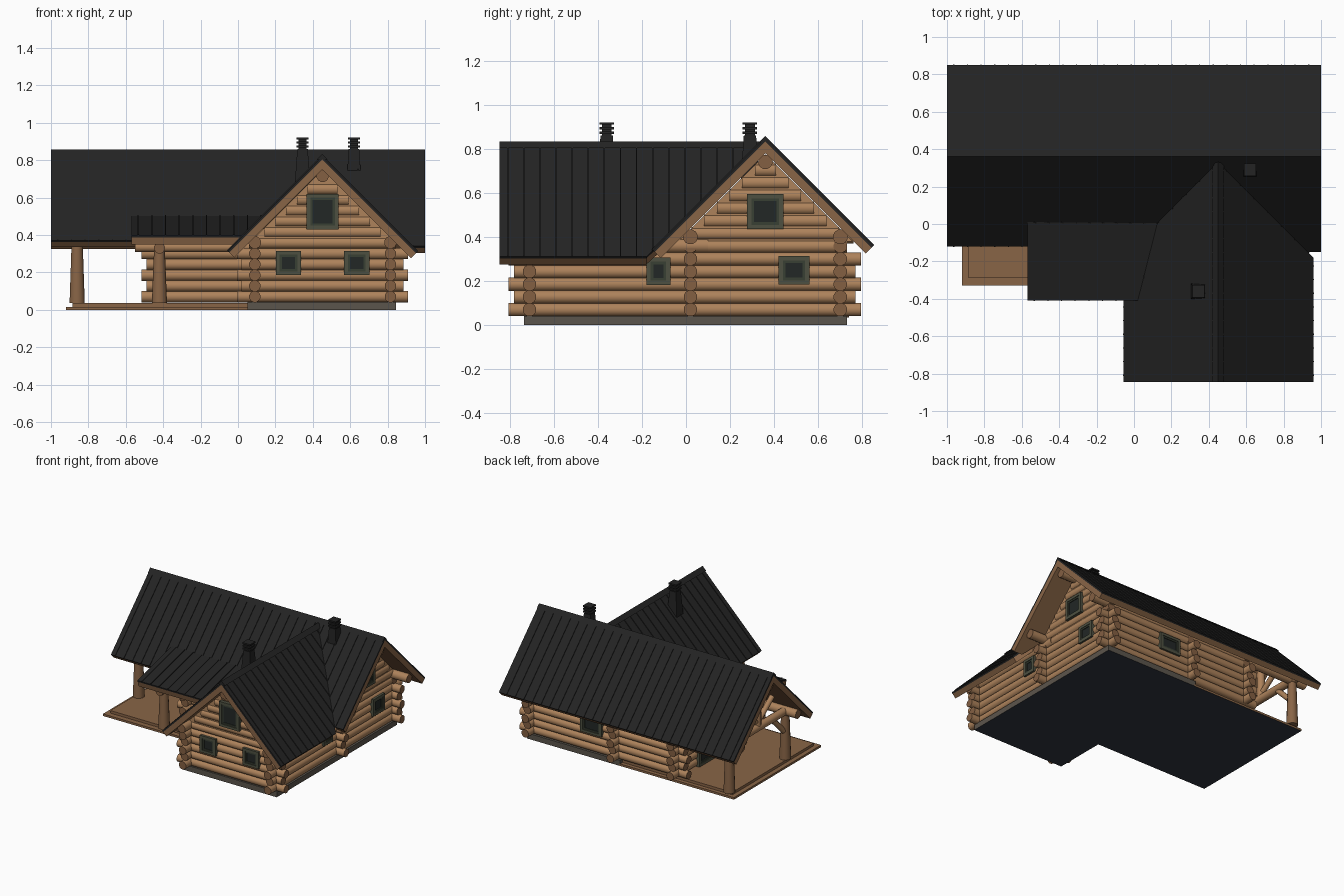
import bpy, bmesh, math
from mathutils import Vector

if "Cube" in bpy.data.objects:
    bpy.data.objects.remove(bpy.data.objects["Cube"])


def mat(name, c):
    m = bpy.data.materials.new(name)
    m.diffuse_color = (*c, 1)
    m.use_nodes = True
    m.node_tree.nodes["Principled BSDF"].inputs["Base Color"].default_value = m.diffuse_color
    return m


LOG = mat("log wood", (0.42, 0.225, 0.105))
END = mat("end grain", (0.23, 0.115, 0.055))
TRIM = mat("trim wood", (0.25, 0.13, 0.062))
ROOF = mat("roof metal", (0.017, 0.017, 0.017))
STONE = mat("foundation grey", (0.105, 0.09, 0.072))
BASE = mat("base slate", (0.03, 0.035, 0.05))
FRAME = mat("frame green grey", (0.075, 0.08, 0.052))
SASH = mat("sash green", (0.04, 0.05, 0.034))
GLASS = mat("dark glass", (0.016, 0.02, 0.019))


def finish(bm, name, *mats):
    me = bpy.data.meshes.new(name)
    bmesh.ops.recalc_face_normals(bm, faces=bm.faces)
    bm.to_mesh(me)
    bm.free()
    for m in mats:
        me.materials.append(m)
    ob = bpy.data.objects.new(name, me)
    bpy.context.collection.objects.link(ob)
    return ob


def log(bm, a, b, r=0.031, r2=None, sides=12):
    """Round log from a to b: smooth bark, flat end-grain caps."""
    a, b = Vector(a), Vector(b)
    q = (b - a).to_track_quat('Z', 'Y')
    rings = []
    for p, rad in ((a, r), (b, r2 or r)):
        rings.append([bm.verts.new(p + q @ Vector((rad * math.cos(t), rad * math.sin(t), 0)))
                      for t in (2 * math.pi * (i + 0.5) / sides for i in range(sides))])
    for i in range(sides):
        j = (i + 1) % sides
        bm.faces.new((rings[0][i], rings[0][j], rings[1][j], rings[1][i])).smooth = True
    for ring in rings:
        bm.faces.new(ring).material_index = 1


def box(bm, lo, hi, mi=0, taper=1.0):
    c = [(lo[i] + hi[i]) / 2 for i in range(3)]
    v = []
    for z, s in ((lo[2], 1), (hi[2], taper)):
        for x, y in ((lo[0], lo[1]), (hi[0], lo[1]), (hi[0], hi[1]), (lo[0], hi[1])):
            v.append(bm.verts.new((c[0] + (x - c[0]) * s, c[1] + (y - c[1]) * s, z)))
    for f in ((3, 2, 1, 0), (4, 5, 6, 7), (0, 1, 5, 4), (1, 2, 6, 5), (2, 3, 7, 6), (3, 0, 4, 7)):
        bm.faces.new([v[i] for i in f]).material_index = mi


def prism(bm, top, bottom, mi=0):
    t = [bm.verts.new(p) for p in top]
    b = [bm.verts.new(p) for p in bottom]
    n = len(t)
    fs = [bm.faces.new(t), bm.faces.new(b[::-1])]
    fs += [bm.faces.new((t[i], b[i], b[(i + 1) % n], t[(i + 1) % n])) for i in range(n)]
    for f in fs:
        f.material_index = mi


ROW, Z0 = 0.0575, 0.07


def wall(name, axis, at, lo, hi, plate_z, plate_lo, plate_hi):
    """Stacked log wall with alternating overhangs and a long plate log on top."""
    bm = bmesh.new()
    pt = (lambda s, z: (s, at, z)) if axis == 'x' else (lambda s, z: (at, s, z))
    for k in range(6):
        o = 0.095 if k % 2 == 0 else 0.07
        if k == 5:
            o = 0.03
        log(bm, pt(lo - o, Z0 + k * ROW), pt(hi + o, Z0 + k * ROW))
    if plate_z:
        log(bm, pt(plate_lo, plate_z), pt(plate_hi, plate_z), 0.034)
    finish(bm, name, LOG, END)


def gable(name, axis, at, mid, apex):
    """Shortening logs under the roof slope, on a thin triangular core."""
    bm = bmesh.new()
    pt = (lambda s, z, d=0: (s, at + d, z)) if axis == 'x' else (lambda s, z, d=0: (at + d, s, z))
    z = Z0 + 6 * ROW
    while apex - 0.025 - z > 0.03:
        h = apex - 0.025 - z
        log(bm, pt(mid - h, z), pt(mid + h, z))
        z += ROW
    half = apex - 0.38
    tri = ((mid - half, 0.38), (mid + half, 0.38), (mid, apex))
    prism(bm, [pt(s, z, 0.018) for s, z in tri], [pt(s, z, -0.018) for s, z in tri])
    finish(bm, name, LOG, END)


# log walls
wall("wing_front_wall", 'x', -0.71, 0.09, 0.815, None, 0, 0)
wall("main_front_wall", 'x', 0.02, -0.42, 0.815, 0.40, -0.97, 0.97)
wall("main_back_wall", 'x', 0.70, -0.42, 0.815, 0.40, -0.97, 0.97)
wall("right_wall", 'y', 0.815, -0.71, 0.70, 0.36, -0.82, 0.1)
wall("cross_wall", 'y', 0.09, -0.71, 0.70, 0.36, -0.82, 0.1)
wall("left_wall", 'y', -0.42, 0.02, 0.70, None, 0, 0)
gable("wing_gable", 'x', -0.71, 0.4525, 0.75)
gable("right_gable", 'y', 0.815, 0.36, 0.775)
gable("left_gable", 'y', -0.42, 0.36, 0.775)

# foundation and porch deck, dark underneath
for name, m, boxes in (
        ("foundation", STONE, [((0.05, -0.735, 0), (0.845, 0.73, 0.042))]),
        ("deck", TRIM, [((-0.92, -0.33, 0), (0.06, 0.73, 0.016)),
                        ((-0.885, -0.29, 0.016), (0.06, 0.70, 0.036))])):
    bm = bmesh.new()
    for lo, hi in boxes:
        box(bm, lo, hi)
    bmesh.ops.recalc_face_normals(bm, faces=bm.faces)
    for f in bm.faces:
        if f.normal.z < -0.9 and f.calc_center_median().z < 0.001:
            f.material_index = 1
    finish(bm, name, m, BASE)

# porch posts, beams and open truss
bm = bmesh.new()
for x, y, top in ((-0.86, 0.02, 0.38), (-0.86, 0.70, 0.38), (-0.42, -0.30, 0.32)):
    log(bm, (x, y, 0.035), (x, y, top), 0.042, 0.03)
finish(bm, "porch_posts", TRIM, END)
bm = bmesh.new()
log(bm, (-0.97, 0.36, 0.74), (0.97, 0.36, 0.74), 0.033)
log(bm, (0.4525, -0.82, 0.715), (0.4525, 0.1, 0.715), 0.033)
log(bm, (-0.55, -0.30, 0.335), (0.06, -0.30, 0.335), 0.026)
log(bm, (-0.42, -0.36, 0.33), (-0.42, 0.02, 0.33), 0.03)
log(bm, (-0.86, -0.04, 0.40), (-0.86, 0.76, 0.40), 0.03)
log(bm, (-0.86, 0.36, 0.40), (-0.86, 0.36, 0.73), 0.028)
for s in (-1, 1):
    log(bm, (-0.86, 0.36 + s * 0.33, 0.24), (-0.86, 0.36 + s * 0.17, 0.40), 0.02)
    log(bm, (-0.86, 0.36 + s * 0.02, 0.45), (-0.86, 0.36 + s * 0.18, 0.57), 0.02)
finish(bm, "roof_beams", LOG, END)


def roof(name, poly, zf, axis, eave):
    """Metal sheet over a timber layer with standing seams running down the slope."""
    top = [Vector((x, y, zf(x, y))) for x, y in poly]
    gx, gy = zf(1, 0) - zf(0, 0), zf(0, 1) - zf(0, 0)
    n = Vector((-gx, -gy, 1)).normalized()

    def down(t):   # square-cut at the eave, plumb at ridge and valley
        return [p - n * t if p.z < eave else p - Vector((0, 0, t / n.z)) for p in top]
    bm = bmesh.new()
    mid = down(0.012)
    prism(bm, top, mid, 0)
    prism(bm, mid, down(0.05), 1)
    a, b = (0, 1) if axis == 'x' else (1, 0)
    s = min(p[a] for p in poly) + 0.0365
    while s < max(p[a] for p in poly):
        hits = []
        for p, q in zip(poly, poly[1:] + poly[:1]):
            if (p[a] <= s) != (q[a] <= s):
                hits.append(p[b] + (q[b] - p[b]) * (s - p[a]) / (q[a] - p[a]))
        hits.sort()
        for lo, hi in zip(hits[::2], hits[1::2]):
            c = []
            for u, v in ((s - .003, lo), (s + .003, lo), (s + .003, hi), (s - .003, hi)):
                x, y = (u, v) if axis == 'x' else (v, u)
                c.append(Vector((x, y, zf(x, y))))
            prism(bm, [p + n * 0.005 for p in c], [p - n * 0.003 for p in c], 0)
        s += 0.073
    finish(bm, name, ROOF, TRIM)


# roofs
roof("main_roof_front", [(-1, .36), (-1, -.12), (0, -.12), (.45, .33), (.93, -.15), (1, -.15), (1, .36)],
     lambda x, y: 0.49 + y, 'x', 0.42)
roof("main_roof_back", [(-1, .36), (1, .36), (1, .85), (-1, .85)],
     lambda x, y: 1.21 - y, 'x', 0.42)
roof("wing_roof_left", [(.45, .33), (0, -.12), (-.055, -.12), (-.055, -.845), (.45, -.845)],
     lambda x, y: 0.37 + x, 'y', 0.36)
roof("wing_roof_right", [(.45, .33), (.45, -.845), (.96, -.845), (.96, -.18)],
     lambda x, y: 1.27 - x, 'y', 0.36)
roof("porch_roof", [(-.57, .01), (-.57, -.41), (.02, -.41), (.125, .005)],
     lambda x, y: 0.3975 + 0.25 * (y + .41), 'x', 0.42)

# ridge caps
bm = bmesh.new()
sec = ((-0.03, -0.022), (0, 0.008), (0.03, -0.022), (0, -0.02))
prism(bm, [(-1, 0.36 + s, 0.85 + z) for s, z in sec], [(1, 0.36 + s, 0.85 + z) for s, z in sec])
prism(bm, [(0.45 + s, -0.845, 0.825 + z) for s, z in sec], [(0.45 + s, 0.34, 0.825 + z) for s, z in sec])
finish(bm, "ridge_caps", ROOF)

# chimneys with slatted caps
for i, (x, y, z) in enumerate(((0.345, -0.36, 0.62), (0.62, 0.29, 0.60))):
    bm = bmesh.new()
    box(bm, (x - .045, y - .045, z), (x + .045, y + .045, 0.86), 0, 0.62)
    box(bm, (x - .022, y - .022, 0.85), (x + .022, y + .022, 0.915))
    for k in range(3):
        h = 0.867 + k * 0.021
        box(bm, (x - .033, y - .033, h), (x + .033, y + .033, h + 0.011))
    finish(bm, "chimney_%d" % (i + 1), ROOF)


def window(name, axis, at, side, c, z, w, h):
    """Framed opening standing proud of a log wall."""
    bm = bmesh.new()

    def part(s0, s1, z0, z1, depth, mi):
        d0, d1 = sorted((at, at + side * depth))
        if axis == 'x':
            box(bm, (s0, d0, z0), (s1, d1, z1), mi)
        else:
            box(bm, (d0, s0, z0), (d1, s1, z1), mi)
    for inset, t, depth, mi in ((0, 0.02, 0.045, 0), (0.02, 0.012, 0.04, 1)):
        l, r, b, u = c - w / 2 + inset, c + w / 2 - inset, z - h / 2 + inset, z + h / 2 - inset
        part(l, l + t, b, u, depth, mi)
        part(r - t, r, b, u, depth, mi)
        part(l + t, r - t, b, b + t, depth, mi)
        part(l + t, r - t, u - t, u, depth, mi)
    e = 0.03
    part(c - w / 2 + e, c + w / 2 - e, z - h / 2 + e, z + h / 2 - e, 0.034, 2)
    finish(bm, name, FRAME, SASH, GLASS)


# windows and door
window("front_window_left", 'x', -0.71, -1, 0.27, 0.25, 0.135, 0.13)
window("front_window_right", 'x', -0.71, -1, 0.635, 0.25, 0.135, 0.13)
window("front_gable_window", 'x', -0.71, -1, 0.4525, 0.525, 0.17, 0.19)
window("right_window_front", 'y', 0.815, 1, -0.125, 0.245, 0.11, 0.125)
window("right_window_back", 'y', 0.815, 1, 0.49, 0.248, 0.14, 0.13)
window("right_gable_window", 'y', 0.815, 1, 0.36, 0.515, 0.165, 0.16)
window("back_window", 'x', 0.70, 1, 0.29, 0.25, 0.18, 0.13)
window("porch_door", 'y', -0.42, -1, 0.40, 0.19, 0.2, 0.3)
